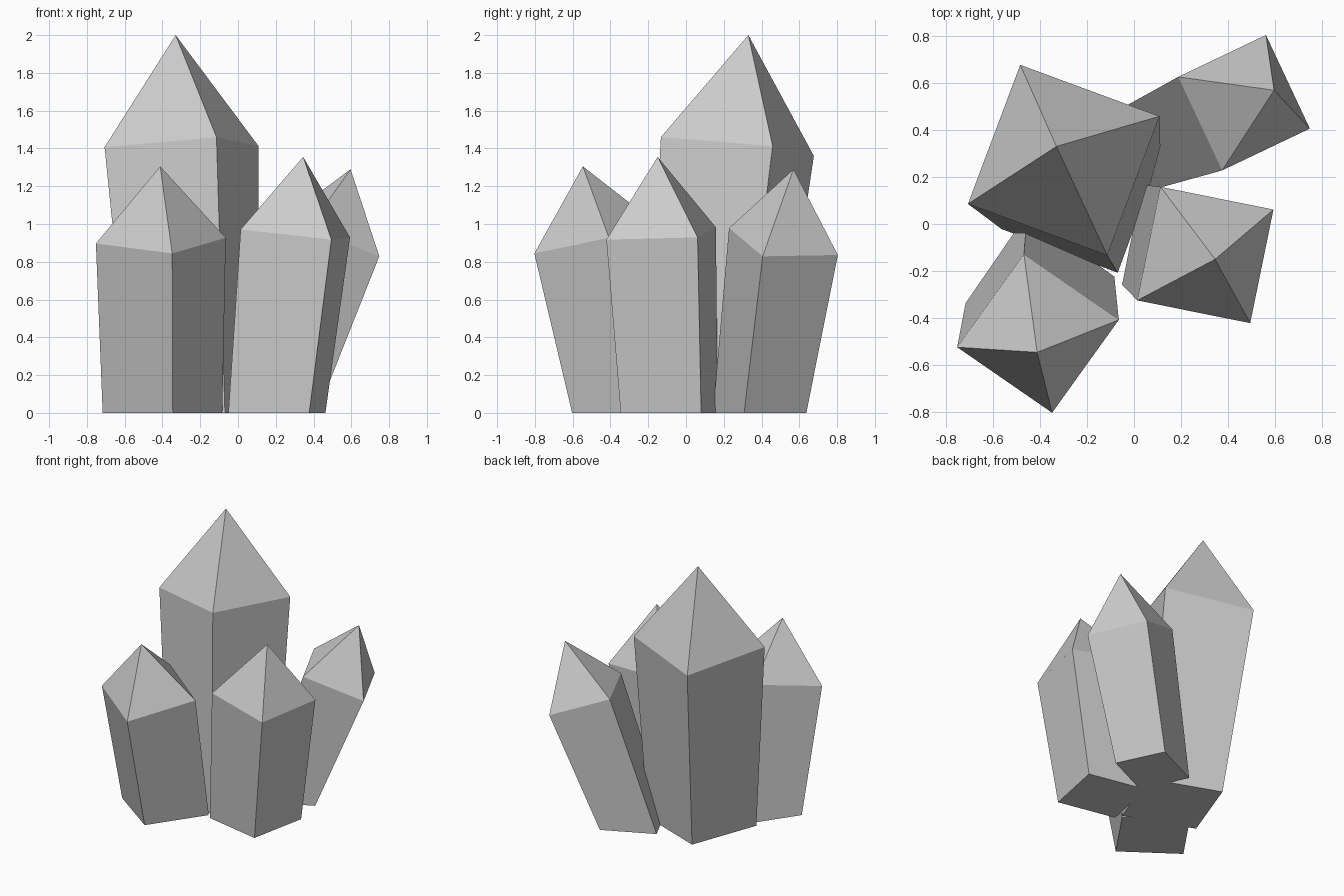
import bpy
import bmesh
from mathutils import Vector

if "Cube" in bpy.data.objects:
    bpy.data.objects.remove(bpy.data.objects["Cube"])


def crystal(name, base, apex, shoulder_z, corner, taper):
    """Leaning four-sided crystal: square shaft cut flat at z=0, widening to a tilted shoulder, then a point.
    corner is the x, y offset from the axis to one shoulder corner."""
    base, apex = Vector((*base, 0)), Vector(apex)
    axis = apex - base
    lean = axis / axis.z
    centre = base + lean * shoulder_z

    # shoulder square lies at right angles to the axis
    u = Vector((*corner, 0))
    u.z = -lean.dot(u)
    v = axis.normalized().cross(u)
    offsets = [u, v, -u, -v]

    bm = bmesh.new()
    top = [bm.verts.new(centre + o) for o in offsets]
    bottom = [bm.verts.new(base + (o - lean * o.z) * taper) for o in offsets]
    tip = bm.verts.new(apex)
    for i in range(4):
        j = (i + 1) % 4
        bm.faces.new((bottom[i], bottom[j], top[j], top[i]))
        bm.faces.new((top[i], top[j], tip))
    bm.faces.new(bottom[::-1])
    bmesh.ops.recalc_face_normals(bm, faces=bm.faces)

    mesh = bpy.data.meshes.new(name)
    bm.to_mesh(mesh)
    bm.free()
    bpy.context.collection.objects.link(bpy.data.objects.new(name, mesh))


# tall main crystal and the three small ones around it
crystal("tall_crystal", (-0.225, 0.133), (-0.33, 0.33, 2.0), 1.41, (0.185, -0.405), 0.83)
crystal("front_left_crystal", (-0.40, -0.28), (-0.412, -0.546, 1.305), 0.912, (0.06, -0.337), 0.92)
crystal("front_right_crystal", (0.206, -0.089), (0.345, -0.15, 1.355), 0.95, (0.191, -0.29), 0.88)
crystal("back_right_crystal", (0.165, 0.39), (0.596, 0.569, 1.29), 0.907, (0.28, -0.11), 0.83)
